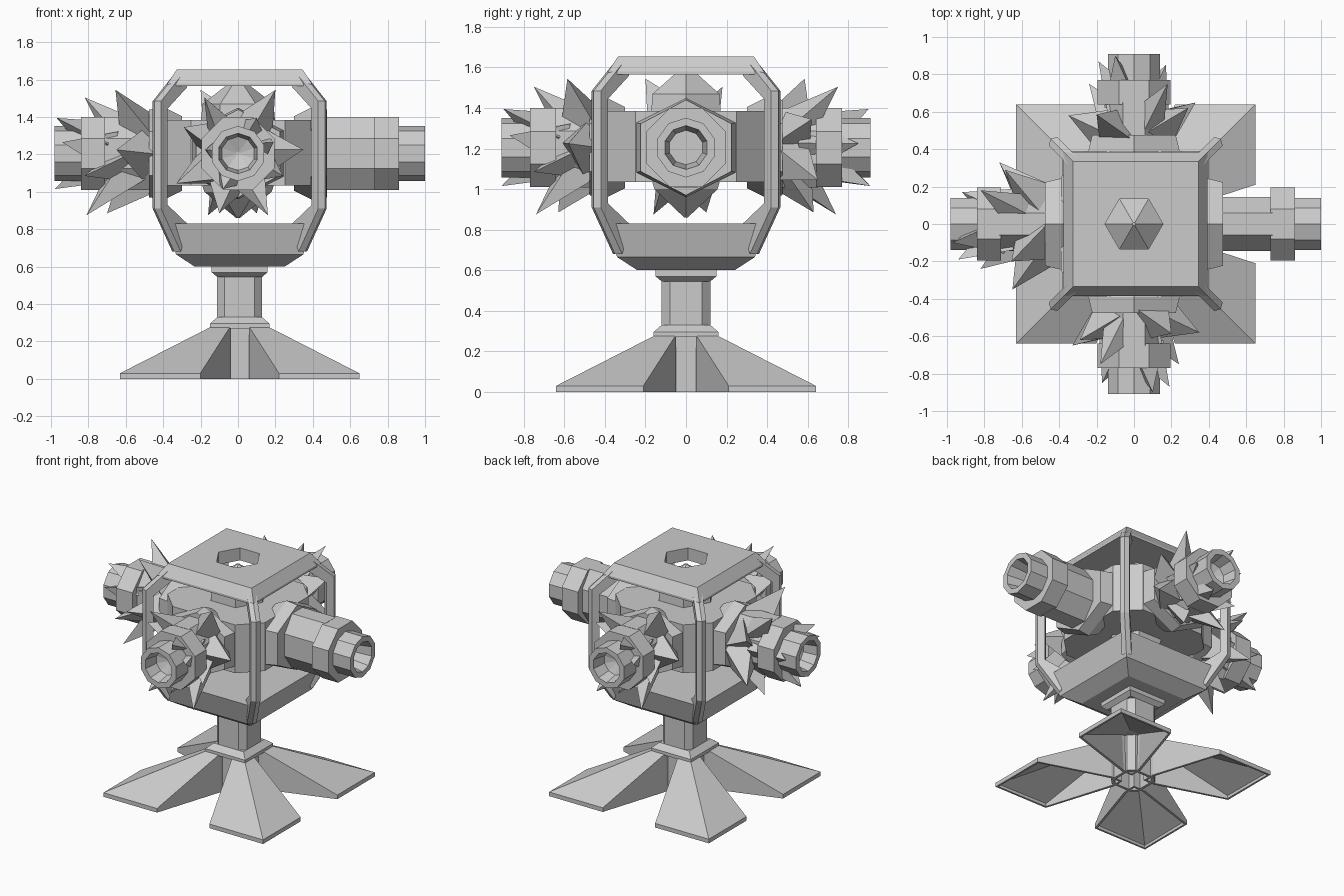
import bpy, bmesh, math
from mathutils import Vector, Matrix

cube = bpy.data.objects.get("Cube")
if cube:
    bpy.data.objects.remove(cube)

grey = bpy.data.materials.new("stone_grey")
grey.use_nodes = True
grey.diffuse_color = (0.6, 0.6, 0.6, 1)
grey.node_tree.nodes["Principled BSDF"].inputs["Base Color"].default_value = (0.6, 0.6, 0.6, 1)
AXIS_Z = 1.205
FRAME_X = .009


def finish(name, bm, x=0.0):
    bmesh.ops.recalc_face_normals(bm, faces=bm.faces)
    mesh = bpy.data.meshes.new(name)
    bm.to_mesh(mesh)
    bm.free()
    mesh.materials.append(grey)
    ob = bpy.data.objects.new(name, mesh)
    ob.location.x = x
    bpy.context.scene.collection.objects.link(ob)
    return ob


def loft(bm, rings, cap_start=True):
    loops = [[bm.verts.new(p) for p in ring] for ring in rings]
    n = len(loops[0])
    for a, b in zip(loops, loops[1:]):
        for i in range(n):
            j = (i + 1) % n
            bm.faces.new((a[i], a[j], b[j], b[i]))
    if cap_start:
        bm.faces.new(loops[0][::-1])
    bm.faces.new(loops[-1])


def ring(n, r, z, turn=0.0, sx=1.0):
    # regular polygon ring around z
    return [(sx * r * math.cos(turn + math.tau * i / n),
             r * math.sin(turn + math.tau * i / n), z) for i in range(n)]


def square(h, z, cut=0.0):
    # square ring, with optional chamfered corners
    if not cut:
        return [(h, h, z), (-h, h, z), (-h, -h, z), (h, -h, z)]
    k = h - cut
    return [(h, k, z), (k, h, z), (-k, h, z), (-h, k, z),
            (-h, -k, z), (-k, -h, z), (k, -h, z), (h, -k, z)]


def stack(name, rings, x=0.0, cap_start=True):
    bm = bmesh.new()
    loft(bm, rings, cap_start)
    return finish(name, bm, x)


def shell(ob, t):
    mod = ob.modifiers.new("thickness", "SOLIDIFY")
    mod.thickness = t
    mod.offset = -1


# splayed hollow feet on the diagonals
for i in range(4):
    bm = bmesh.new()
    outer = [(.05, .14, 0), (.21, .64, 0), (.64, .64, 0), (.64, .21, 0), (.14, .05, 0), (.05, .05, 0)]
    lip = [(x, y, .03) for x, y, z in outer]
    lip[0], lip[4], lip[5] = (.05, .15, .28), (.15, .05, .28), (.05, .05, .28)
    a = [bm.verts.new(p) for p in outer]
    b = [bm.verts.new(p) for p in lip]
    top = bm.verts.new((.15, .15, .28))
    for k in range(6):
        j = (k + 1) % 6
        bm.faces.new((a[k], a[j], b[j], b[k]))
    bm.faces.new((b[0], b[1], b[2], top))
    bm.faces.new((top, b[2], b[3], b[4]))
    bm.faces.new((b[5], b[0], top, b[4]))
    bmesh.ops.rotate(bm, verts=bm.verts, matrix=Matrix.Rotation(i * math.pi / 2, 3, 'Z'))
    shell(finish("foot_%d" % (i + 1), bm, FRAME_X), .018)

# hollow column with square collars
shell(stack("column", [square(.12, .0, .04), square(.12, .58, .04)], FRAME_X, False), .02)
stack("lower_collar", [square(.16, .27), square(.16, .295), square(.12, .33)], FRAME_X)
stack("upper_collar", [square(.12, .545), square(.15, .57), square(.15, .605)], FRAME_X)

# tray under the core
stack("tray", [square(.24, .6), square(.34, .665), square(.39, .83)], FRAME_X)

# roof slab with a hexagonal opening
roof = stack("roof_plate", [square(.385, 1.565), square(.385, 1.58), square(.335, 1.655)], FRAME_X)
cutter = stack("roof_cutter", [ring(6, .155, 1.5), ring(6, .155, 1.8)])
cutter.hide_render = True
cutter.hide_set(True)
hole = roof.modifiers.new("hexagon", "BOOLEAN")
hole.operation = 'DIFFERENCE'
hole.object = cutter

# corner posts, bracketed into the roof and the tray
for i in range(4):
    bm = bmesh.new()
    rings = []
    for d, z, inset, rise in ((.325, 1.63, -.01, -.07), (.44, 1.485, -.02, -.04),
                              (.44, .91, -.02, .02), (.335, .68, -.03, .14)):
        c = Vector((d, d, z))
        rings.append([c + Vector(v) for v in
                      ((.025, -.02, 0), (.015, .015, 0), (-.02, .025, 0),
                       (inset - .035, inset + .01, rise), (inset + .01, inset - .035, rise))])
    loft(bm, rings)
    bmesh.ops.rotate(bm, verts=bm.verts, matrix=Matrix.Rotation(i * math.pi / 2, 3, 'Z'))
    finish("corner_post_%d" % (i + 1), bm, FRAME_X)

# core body with vertical hexagonal bosses
stack("core", [square(.39, 1.035, .14), square(.39, 1.385, .14)])
stack("core_top_boss", [ring(6, .2, 1.36), ring(6, .19, 1.47), ring(6, .01, 1.61)])
stack("core_bottom_boss", [ring(6, .01, .86), ring(6, .18, 1.0), ring(6, .2, 1.06)])

# tips of the crystal shards: sideways, upward, along the barrel
TIPS = [(.2, .34, .585), (-.18, .3, .75), (.1, .19, .9), (.35, .02, .58),
        (.24, -.12, .75), (.16, -.33, .74), (-.1, -.32, .63), (-.33, -.16, .65),
        (-.29, .14, .62), (-.08, -.19, .91), (.19, .06, .87), (-.17, .02, .85)]


def place(bm, turn):
    # local z becomes the outward barrel direction, local y stays up
    m = (Matrix.Translation((0, 0, AXIS_Z)) @ Matrix.Rotation(turn, 4, 'Z')
         @ Matrix.Rotation(math.pi / 2, 4, 'X'))
    bmesh.ops.transform(bm, matrix=m, verts=bm.verts)


def barrel(side, turn, end, crystals):
    # wide hexagonal socket
    bm = bmesh.new()
    hexagon = math.pi / 6
    loft(bm, [ring(6, .2, .3, hexagon, 1.15), ring(6, .245, .39, hexagon, 1.15),
              ring(6, .235, .475, hexagon, 1.1)])
    place(bm, turn)
    finish(side + "_socket", bm)

    # narrow tube, octagonal collar and hollow muzzle
    bm = bmesh.new()
    eighth, tenth = math.pi / 8, math.pi / 10
    loft(bm, [ring(8, .212, .4, eighth, .74), ring(8, .212, end - .26, eighth, .74)])
    loft(bm, [ring(8, .21, end - .27, eighth), ring(8, .21, end - .14, eighth)])
    loft(bm, [ring(10, .147, end - .15, tenth), ring(10, .147, end, tenth),
              ring(10, .108, end, tenth), ring(10, .09, end - .1, tenth),
              ring(10, .01 if crystals else .085, end - .13, tenth)])
    place(bm, turn)
    finish(side + "_barrel", bm)

    if not crystals:
        return
    # crystal shards growing around the barrel, broad near the socket
    bm = bmesh.new()
    for k, (u, v, d) in enumerate(TIPS):
        tip = Vector((u, v, d + end - .91))
        out = Vector((u, v, 0)).normalized()
        base = out * .07 + Vector((0, 0, max(.47, tip.z - .25)))
        way = tip - base
        turn_to = way.to_track_quat('Z', 'Y').to_matrix().to_4x4()
        m = Matrix.Translation((base + tip) / 2) @ turn_to @ Matrix.Rotation(k, 4, 'Z')
        bmesh.ops.create_cone(bm, cap_ends=True, segments=4 if k % 2 else 3,
                              radius1=.17 if d < .7 else .13, radius2=0,
                              depth=way.length, matrix=m)
    place(bm, turn)
    finish(side + "_crystals", bm)


barrel("front", 0, .91, True)
barrel("back", math.pi, .91, True)
barrel("right", -math.pi / 2, .98, True)
barrel("left", math.pi / 2, 1.0, False)
